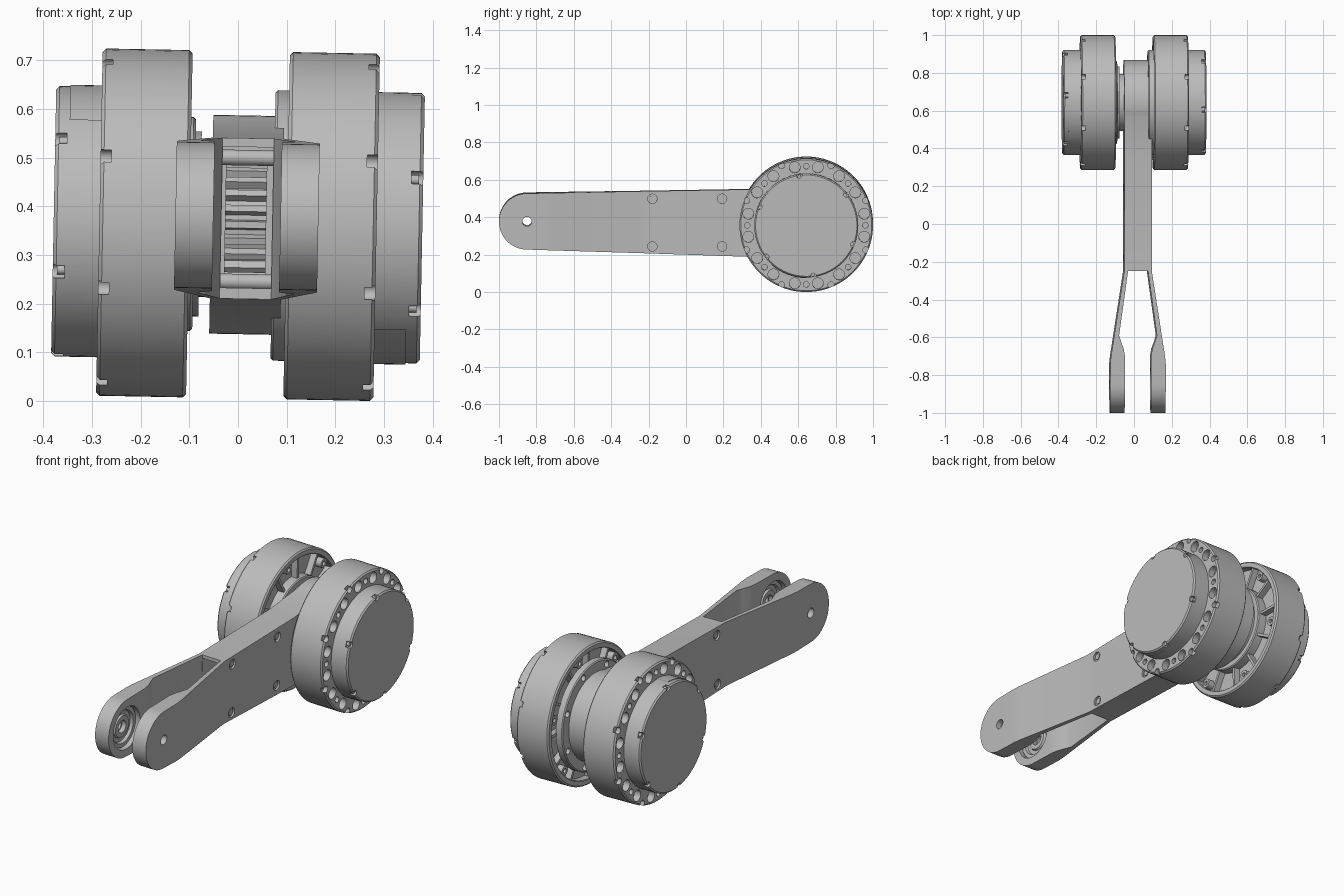
import bpy, bmesh
from math import sin, cos, pi, radians
from mathutils import Matrix, Vector

cube = bpy.data.objects.get("Cube")
if cube:
    bpy.data.objects.remove(cube, do_unlink=True)

metal = bpy.data.materials.new("light_grey_metal")
metal.use_nodes = True
GREY = (0.5, 0.5, 0.5, 1)
metal.diffuse_color = GREY
metal.node_tree.nodes["Principled BSDF"].inputs["Base Color"].default_value = GREY

AXLE = Vector((0, 0.643, 0.362))      # motor axis
TIP = Vector((0, -0.85, 0.38))        # fork pin axis
MID = 0.018                           # arm centre line in x
parts = []


def finish(name, bm, offset=(0, 0, 0)):
    bmesh.ops.recalc_face_normals(bm, faces=bm.faces)
    mesh = bpy.data.meshes.new(name)
    bm.to_mesh(mesh)
    bm.free()
    mesh.transform(Matrix.Translation(offset))
    mesh.materials.append(metal)
    ob = bpy.data.objects.new(name, mesh)
    bpy.context.collection.objects.link(ob)
    parts.append(ob)
    return ob


def lathe(name, profile, offset=(0, 0, 0), start=0, sweep=360, segs=96):
    """Spin (x, radius) points about the x axis."""
    bm = bmesh.new()
    verts = [bm.verts.new((x, r * cos(radians(start)), r * sin(radians(start)))) for x, r in profile]
    edges = [bm.edges.new(p) for p in zip(verts, verts[1:])]
    bmesh.ops.spin(bm, geom=verts + edges, axis=(1, 0, 0), cent=(0, 0, 0),
                   angle=radians(sweep), steps=segs)
    bmesh.ops.remove_doubles(bm, verts=bm.verts, dist=0.0002)
    return finish(name, bm, offset)


def rods(name, specs, offset=(0, 0, 0), segs=24):
    """Cylinders along x from (x0, x1, y, z, radius)."""
    bm = bmesh.new()
    for x0, x1, y, z, r in specs:
        m = Matrix.Translation(((x0 + x1) / 2, y, z)) @ Matrix.Rotation(pi / 2, 4, 'Y')
        bmesh.ops.create_cone(bm, cap_ends=True, segments=segs, radius1=r, radius2=r,
                              depth=abs(x1 - x0), matrix=m)
    return finish(name, bm, offset)


def prism(name, points, direction):
    bm = bmesh.new()
    face = bm.faces.new([bm.verts.new(p) for p in points])
    ext = bmesh.ops.extrude_face_region(bm, geom=[face])
    bmesh.ops.translate(bm, vec=direction, verts=[v for v in ext["geom"] if isinstance(v, bmesh.types.BMVert)])
    return finish(name, bm)


def boolean(ob, cutter, mode='DIFFERENCE'):
    mod = ob.modifiers.new("cut", 'BOOLEAN')
    mod.operation, mod.solver, mod.object = mode, 'EXACT', cutter
    deps = bpy.context.evaluated_depsgraph_get()
    mesh = bpy.data.meshes.new_from_object(ob.evaluated_get(deps))
    ob.modifiers.clear()
    ob.data = mesh
    parts.remove(cutter)
    bpy.data.objects.remove(cutter, do_unlink=True)


def ring(x0, x1, radius, r, count, first=0):
    angles = [radians(first + 360 * i / count) for i in range(count)]
    return [(x0, x1, radius * cos(a), radius * sin(a), r) for a in angles]


def arc(centre, r, a0, a1, n):
    angles = [radians(a0 + (a1 - a0) * i / n) for i in range(n + 1)]
    return [(-0.5, centre.y + r * cos(a), centre.z + r * sin(a)) for a in angles]


def motor(side):
    begin = len(parts)
    # housing with a recessed inner face and bevelled rim
    body = lathe(side + "_motor_housing", [
        (0.09, 0), (0.09, 0.215), (0.095, 0.22), (0.14, 0.22), (0.14, 0.325), (0.103, 0.325),
        (0.1, 0.328), (0.1, 0.35), (0.107, 0.357), (0.278, 0.357), (0.285, 0.35), (0.285, 0)])
    cuts = ring(0.25, 0.3, 0.316, 0.029, 8, 11.25) + ring(0.25, 0.3, 0.316, 0.029, 8, -11.25)
    cuts += ring(0.265, 0.3, 0.316, 0.015, 8) + ring(0.263, 0.3, 0.346, 0.017, 8, 22.5)
    boolean(body, rods("cutter", cuts))
    # outer cap with six screw notches
    cap = lathe(side + "_motor_cap", [(0.275, 0), (0.275, 0.278), (0.372, 0.278), (0.379, 0.271), (0.379, 0)])
    boolean(cap, rods("cutter", ring(0.355, 0.4, 0.272, 0.015, 6, 38)))
    rods(side + "_cap_screws", ring(0.35, 0.37, 0.265, 0.01, 6, 38))
    lathe(side + "_connector_cover", [(0.285, 0.27), (0.285, 0.281), (0.35, 0.281), (0.35, 0.27)],
          start=228, sweep=42, segs=12)
    # ribs and bolt bosses in the inner recess
    bm = bmesh.new()
    for i in range(12):
        m = (Matrix.Rotation(i * pi / 6, 4, 'X') @ Matrix.Translation((0.125, 0.27, 0))
             @ Matrix.Diagonal((0.036, 0.12, 0.014, 1)))
        bmesh.ops.create_cube(bm, size=1, matrix=m)
    finish(side + "_motor_ribs", bm)
    bosses = rods(side + "_bolt_bosses", ring(0.106, 0.145, 0.303, 0.024, 6, 15))
    boolean(bosses, rods("cutter", ring(0.09, 0.13, 0.303, 0.011, 6, 15)))
    turn = Matrix.Rotation(pi if side == "right" else 0, 4, 'Y')
    for ob in parts[begin:]:
        ob.data.transform(Matrix.Translation(AXLE) @ turn)


motor("left")
motor("right")

# mounting plate between the left motor and the arm
plate = lathe("mounting_plate", [(0.072, 0), (0.072, 0.273), (0.077, 0.278), (0.11, 0.278), (0.11, 0)], AXLE)
boolean(plate, rods("cutter", ring(0.05, 0.1, 0.252, 0.016, 8, 22.5), AXLE))
lathe("hub_shaft", [(-0.1, 0), (-0.1, 0.19), (-0.078, 0.19), (-0.078, 0.15), (-0.04, 0.15), (-0.04, 0)], AXLE)

# forked arm: plan outline cut to the side outline
half = [(0.073, 1), (0.073, -0.25), (0.143, -0.7), (0.147, -0.74), (0.147, -1.1), (0.069, -1.1),
        (0.069, -0.7), (0.076, -0.66), (0.089, -0.625), (0.1, -0.59), (0.053, -0.25)]
outline = [(MID + x, y, 0) for x, y in half] + [(MID - x, y, 0) for x, y in reversed(half)]
arm = prism("forked_arm", outline, (0, 0, 0.8))
side = arc(TIP, 0.15, 90, 270, 32) + [(-0.5, 0.33, 0.19)]
side += arc(AXLE, 0.225, -110, 110, 48) + [(-0.5, 0.33, 0.55)]
boolean(arm, prism("cutter", side, (1, 0, 0)), 'INTERSECT')

# hollow inside, bearing pockets, pin holes and bolt counterbores
hollow = [(MID - 0.052, y, z) for y, z in ((-0.4, 0.232), (0.76, 0.232), (0.76, 0.522), (-0.4, 0.522))]
boolean(arm, prism("cutter", hollow, (0.104, 0, 0)))
boolean(arm, rods("cutter", [(MID - 0.118, MID + 0.118, TIP.y, TIP.z, 0.11)], segs=48))
boolean(arm, rods("cutter", [(-0.5, 0.5, TIP.y, TIP.z, 0.025)]))
bolts = [(y, z) for y in (-0.18, 0.193) for z in (0.245, 0.5)]
boolean(arm, rods("cutter", [(MID + s * 0.063, MID + s * 0.1, y, z, 0.025) for y, z in bolts for s in (-1, 1)]))
rods("arm_spacer_bolts", [(MID - 0.069, MID + 0.069, y, z, 0.016) for y, z in bolts])

# bearing rings in the fork
for label, s in (("left", 1), ("right", -1)):
    lathe(label + "_fork_bearing", [(s * x, r) for x, r in (
        (0.125, 0.105), (0.09, 0.105), (0.09, 0.085), (0.105, 0.08), (0.105, 0.06),
        (0.095, 0.055), (0.095, 0.032), (0.125, 0.032))], TIP + Vector((MID, 0, 0)), segs=48)

# toothed pulley inside the arm
teeth = []
for i in range(24):
    for da, r in ((-5, 0.115), (-3, 0.132), (3, 0.132), (5, 0.115)):
        a = radians(15 * i + da)
        teeth.append((MID - 0.045, AXLE.y + r * cos(a) - 0.05, AXLE.z + r * sin(a)))
prism("toothed_pulley", teeth, (0.085, 0, 0))

# slight roll of the whole assembly, then smooth shading with sharp edges
roll = (Matrix.Translation(AXLE) @ Matrix.Rotation(radians(1.1), 4, 'Y') @ Matrix.Translation(-AXLE))
bpy.ops.object.select_all(action='DESELECT')
for ob in parts:
    ob.data.transform(roll)
    ob.select_set(True)
bpy.context.view_layer.objects.active = parts[0]
bpy.ops.object.shade_smooth_by_angle(angle=radians(30))
